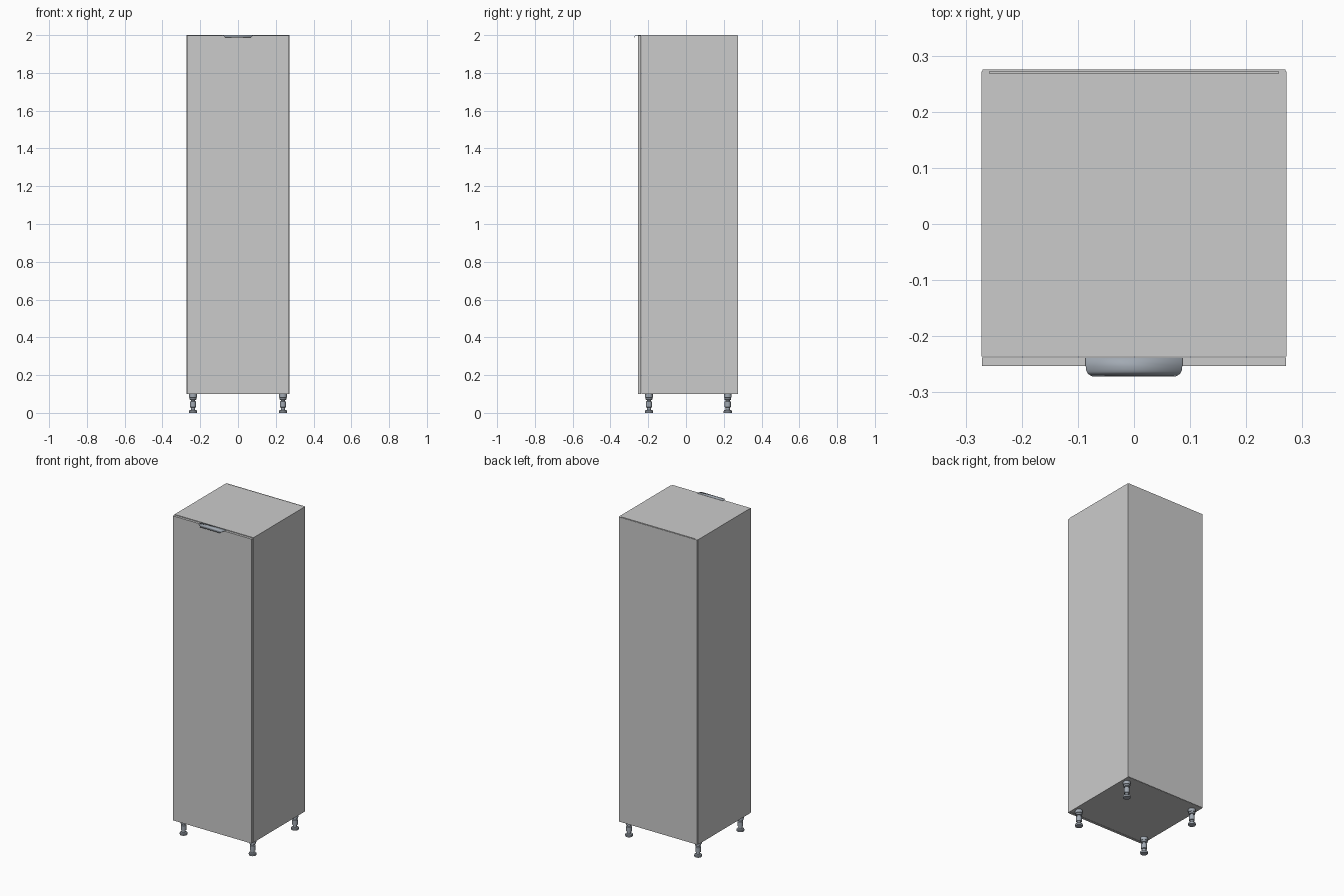
import bpy, bmesh, math

if "Cube" in bpy.data.objects:
    bpy.data.objects.remove(bpy.data.objects["Cube"])

metal = bpy.data.materials.new("metal")
metal.diffuse_color = (0.36, 0.40, 0.45, 1)
metal.use_nodes = True
metal.node_tree.nodes["Principled BSDF"].inputs["Base Color"].default_value = metal.diffuse_color


def finish(bm, name, mat=None, smooth=False):
    bmesh.ops.remove_doubles(bm, verts=bm.verts, dist=1e-6)
    bmesh.ops.recalc_face_normals(bm, faces=bm.faces)
    me = bpy.data.meshes.new(name)
    bm.to_mesh(me)
    bm.free()
    ob = bpy.data.objects.new(name, me)
    bpy.context.collection.objects.link(ob)
    if mat:
        me.materials.append(mat)
    if smooth:
        bpy.ops.object.select_all(action='DESELECT')
        bpy.context.view_layer.objects.active = ob
        ob.select_set(True)
        bpy.ops.object.shade_smooth_by_angle(angle=math.radians(35))
    return ob


def panel(name, x, y, z):
    """Box from (min, max) pairs on each axis."""
    bm = bmesh.new()
    bmesh.ops.create_cube(bm, size=1)
    for v in bm.verts:
        v.co = [r[0] if c < 0 else r[1] for c, r in zip(v.co, (x, y, z))]
    return finish(bm, name)


def lathe(name, profile, loc, sides=24):
    bm = bmesh.new()
    vs = [bm.verts.new((r, 0, z)) for r, z in profile]
    es = [bm.edges.new(p) for p in zip(vs, vs[1:])]
    bmesh.ops.spin(bm, geom=vs + es, cent=(0, 0, 0), axis=(0, 0, 1),
                   angle=math.tau, steps=sides, use_duplicate=False)
    ob = finish(bm, name, metal, True)
    ob.location = loc
    return ob


# Carcass: side panels, top, bottom and overlaid back
W, T, B, H = 0.272, 0.0145, 0.10, 2.0
F, R = -0.236, 0.272
for s, n in ((-1, "left"), (1, "right")):
    panel(n + "_side", sorted((s * W, s * (W - T))), (F, R), (B, H))
inner = (-W + T, W - T)
panel("top_panel", inner, (F, R - 0.004), (H - T, H))
panel("bottom_panel", inner, (F, R), (B, B + T))
panel("back_panel", (-W + 0.002, W - 0.002), (R, 0.275), (B + 0.001, H - 0.001))

# Door, with a thin gap in front of the carcass
panel("door", (-W + 0.001, W - 0.001), (-0.253, -0.238), (B, H - 0.003))

# Edge pull: flat plate on the door top, bending into a rounded front lip
cx, cy, rad = 0.009, -0.263, 0.009
section = [(-0.238, H)]
section += [(cy - rad * math.sin(a), H - rad + rad * math.cos(a))
            for a in [i * math.pi / 16 for i in range(9)]]
section += [(cy - rad, H - 0.013)]
# Shortened rows toward the front give rounded corners in plan
bm = bmesh.new()
corner, half, front = 0.016, 0.086, cy - rad
rows = []
for y, z in [section[0], (-0.254, H), (-0.259, H)] + section[1:]:
    d = max(0, (front + corner) - y)
    hw = half - corner + math.sqrt(max(0, corner ** 2 - d ** 2))
    rows.append([bm.verts.new((s * hw, y, z)) for s in (-1, 1)])
for a, b in zip(rows, rows[1:]):
    bm.faces.new((a[0], a[1], b[1], b[0]))
handle = finish(bm, "door_pull", metal, True)
m = handle.modifiers.new("thickness", 'SOLIDIFY')
m.thickness = 0.0018
m.offset = -1

# Adjustable legs: foot, stem, sleeve and socket
leg_profile = [(0, 0), (0.021, 0), (0.022, 0.003), (0.022, 0.010), (0.019, 0.014),
               (0.011, 0.016), (0.011, 0.028), (0.016, 0.030), (0.016, 0.060),
               (0.011, 0.062), (0.011, 0.068), (0.018, 0.070), (0.018, 0.080),
               (0.021, 0.081), (0.021, B), (0, B)]
for sx, n in ((-1, "left"), (1, "right")):
    for y, m in ((-0.196, "front"), (0.221, "back")):
        lathe(f"{m}_{n}_leg", leg_profile, (sx * 0.238, y, 0))
